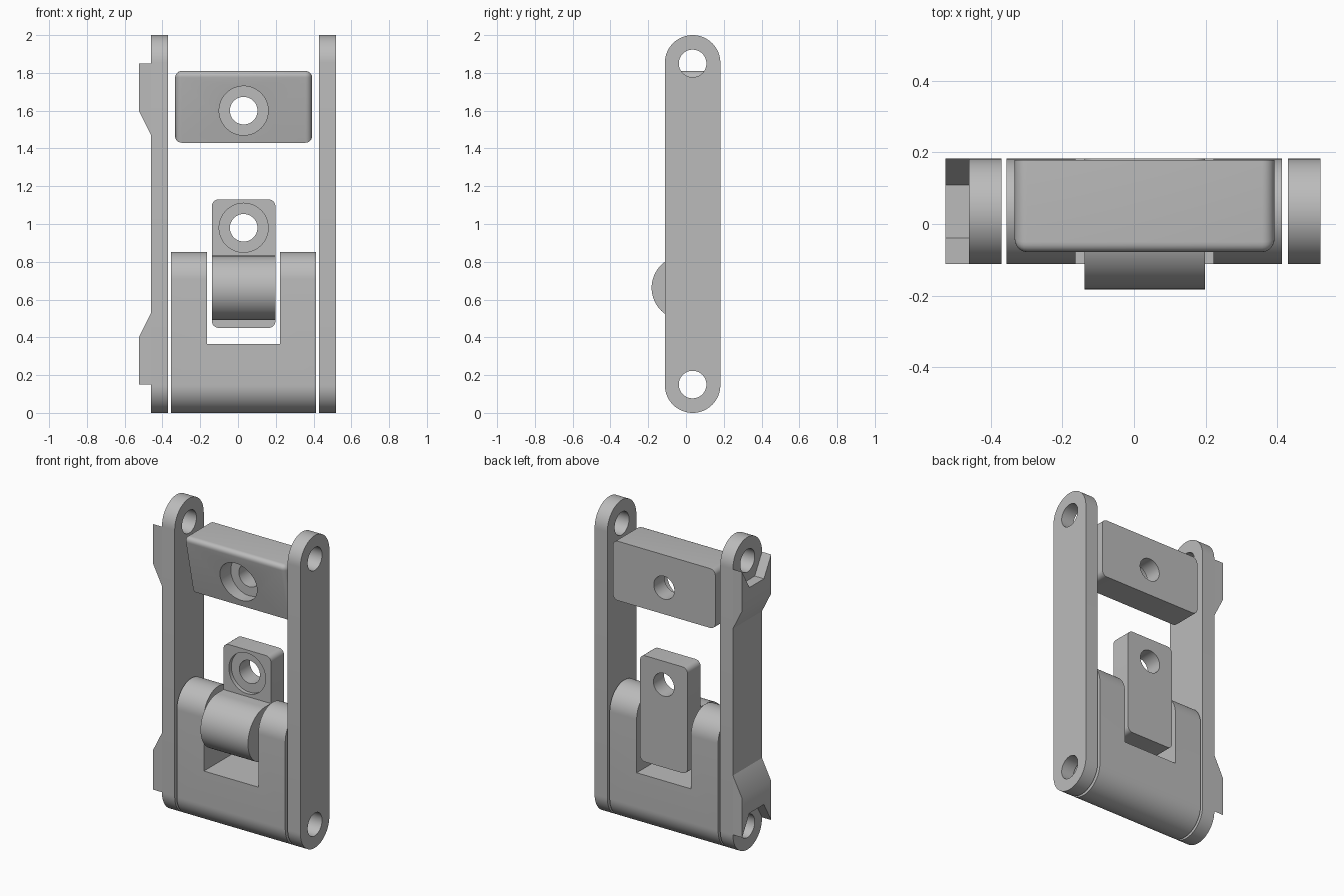
import bpy, bmesh, math
from mathutils import Vector

cube = bpy.data.objects.get("Cube")
if cube:
    bpy.data.objects.remove(cube, do_unlink=True)

grey = bpy.data.materials.new("plain grey")
grey.use_nodes = True
colour = (0.5, 0.5, 0.5, 1)
grey.diffuse_color = colour
grey.node_tree.nodes["Principled BSDF"].inputs["Base Color"].default_value = colour

MID_Y, RADIUS, HOLE, PIN_Z = 0.035, 0.147, 0.073, 0.15
BACK = MID_Y + RADIUS
BOLT_X, BORE = 0.03, 0.13


def arc(cy, cz, r, start, end, steps=32):
    angles = [math.radians(start + (end - start) * i / steps) for i in range(steps + 1)]
    return [(cy + r * math.cos(a), cz + r * math.sin(a)) for a in angles]


def circle(cy, cz, r, steps=48):
    return arc(cy, cz, r, 0, 360, steps)[:-1]


def stadium(z0, z1):
    return arc(MID_Y, z0 + RADIUS, RADIUS, 180, 360) + arc(MID_Y, z1 - RADIUS, RADIUS, 0, 180)


def prism(name, points, axis, start, end):
    """Extrude a (y, z) profile along x, or an (x, z) profile along y."""
    bm = bmesh.new()
    place = (lambda p, d: (d, *p)) if axis == "x" else (lambda p, d: (p[0], d, p[1]))
    face = bm.faces.new([bm.verts.new(place(p, start)) for p in points])
    moved = bmesh.ops.extrude_face_region(bm, geom=[face])["geom"]
    bmesh.ops.translate(bm, verts=[v for v in moved if isinstance(v, bmesh.types.BMVert)],
                        vec=Vector(place((0, 0), end - start)))
    bmesh.ops.recalc_face_normals(bm, faces=bm.faces)
    mesh = bpy.data.meshes.new(name)
    bm.to_mesh(mesh)
    bm.free()
    mesh.materials.append(grey)
    ob = bpy.data.objects.new(name, mesh)
    bpy.context.collection.objects.link(ob)
    return ob


def activate(ob):
    bpy.ops.object.select_all(action="DESELECT")
    ob.select_set(True)
    bpy.context.view_layer.objects.active = ob


def combine(ob, tool, operation="DIFFERENCE"):
    activate(ob)
    mod = ob.modifiers.new("combine", "BOOLEAN")
    mod.operation, mod.solver, mod.object = operation, "EXACT", tool
    bpy.ops.object.modifier_apply(modifier=mod.name)
    bpy.data.objects.remove(tool, do_unlink=True)


def round_edges(ob, rule, radius):
    bm = bmesh.new()
    bm.from_mesh(ob.data)
    edges = [e for e in bm.edges if rule(e.verts[0].co, e.verts[1].co)]
    bmesh.ops.bevel(bm, geom=edges, offset=radius, segments=6, profile=0.5, affect="EDGES")
    bm.to_mesh(ob.data)
    bm.free()


def along_y(a, b):
    return abs(a.x - b.x) < 1e-4 and abs(a.y - b.y) > 0.05


def bolt_hole(ob, z, bore_floor):
    combine(ob, prism("cutter", circle(BOLT_X, z, HOLE), "y", -1, 1))
    combine(ob, prism("cutter", circle(BOLT_X, z, BORE), "y", -1, bore_floor))


def finish(ob):
    activate(ob)
    bpy.ops.object.shade_smooth_by_angle(angle=math.radians(30))


# Side links with a pin hole at each end
links = {"left_link": (0.43, 0.52), "right_link": (-0.46, -0.37)}
for name, (x0, x1) in links.items():
    link = prism(name, stadium(0, 2), "x", x0, x1)
    for z in (PIN_Z, 2 - PIN_Z):
        combine(link, prism("cutter", circle(MID_Y, z, HOLE), "x", -1, 1))
    finish(link)

# Tapered nut holders on the outside of the right link, mirrored top and bottom
for name, flip in (("lower_nut_holder", False), ("upper_nut_holder", True)):
    height = (lambda z: 2 - z) if flip else (lambda z: z)
    side = [(-0.46, PIN_Z), (-0.525, PIN_Z), (-0.525, 0.4), (-0.46, 0.53)]
    holder = prism(name, [(x, height(z)) for x, z in side], "y", MID_Y - RADIUS, BACK)
    combine(holder, prism("cutter", circle(MID_Y, height(PIN_Z), RADIUS, 6), "x", -1, 1))
    finish(holder)

# Forked body
body = prism("forked_body", stadium(0, 0.853), "x", -0.355, 0.413)
slot = [(-0.163, 0.365), (0.222, 0.365), (0.222, 1), (-0.163, 1)]
combine(body, prism("cutter", slot, "y", -1, 1))
combine(body, prism("cutter", circle(MID_Y, PIN_Z, HOLE), "x", -1, 1))
finish(body)

# Tongue plate with its barrel
tongue = prism("tongue", [(-0.138, 0.45), (0.198, 0.45), (0.198, 1.13), (-0.138, 1.13)],
               "y", 0.05, BACK)
round_edges(tongue, along_y, 0.035)
barrel = arc(-0.012, 0.662, 0.17, 90, 270) + [(0.1, 0.492), (0.1, 0.832)]
combine(tongue, prism("barrel", barrel, "x", -0.138, 0.198), "UNION")
bolt_hole(tongue, 0.98, 0.075)
finish(tongue)

# Upper clamp block with a sloping front
block = prism("clamp_block", [(-0.085, 1.81), (0.0, 1.43), (BACK - 0.003, 1.43), (BACK - 0.003, 1.81)],
              "x", -0.333, 0.392)
round_edges(block, lambda a, b: along_y(a, b) or (max(a.y, b.y) < 0.05 and max(a.z, b.z) > 1.5), 0.035)
bolt_hole(block, 1.6, 0.07)
finish(block)
